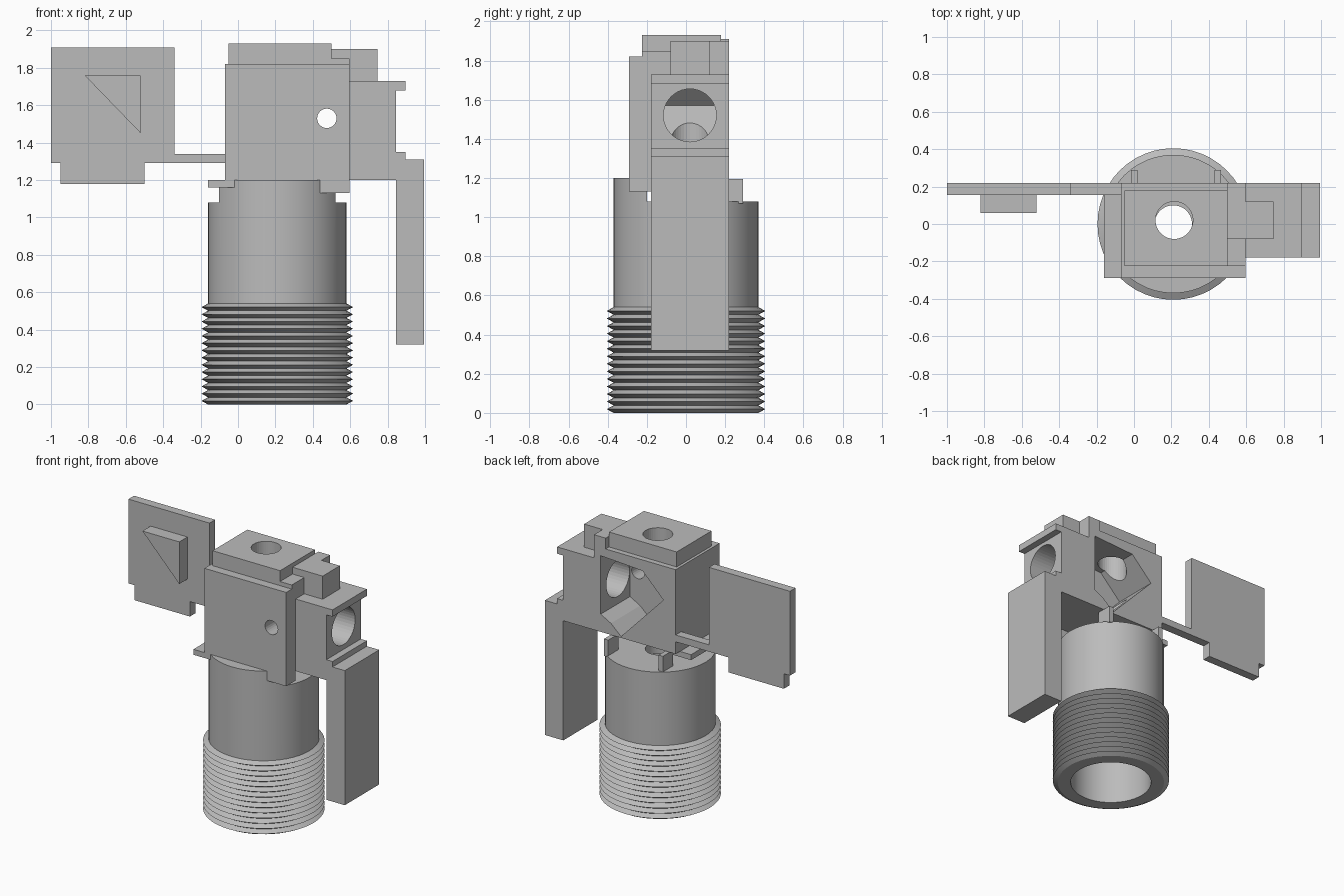
import bpy, bmesh, math
from mathutils import Matrix, Vector

if "Cube" in bpy.data.objects:
    bpy.data.objects.remove(bpy.data.objects["Cube"])

grey = bpy.data.materials.new("plain grey")
grey.diffuse_color = (0.5, 0.5, 0.5, 1)
grey.use_nodes = True
grey.node_tree.nodes["Principled BSDF"].inputs["Base Color"].default_value = grey.diffuse_color
AX, AY = 0.21, 0.0      # tube axis
HX, HY = 0.215, 0.02    # light path axis


def finish(name, bm):
    bmesh.ops.recalc_face_normals(bm, faces=bm.faces)
    me = bpy.data.meshes.new(name)
    bm.to_mesh(me)
    bm.free()
    me.materials.append(grey)
    ob = bpy.data.objects.new(name, me)
    bpy.context.collection.objects.link(ob)
    return ob


def prism(name, pts, y0, y1):
    """Extrude an x-z outline along y."""
    bm = bmesh.new()
    face = bm.faces.new([bm.verts.new((x, y0, z)) for x, z in pts])
    res = bmesh.ops.extrude_face_region(bm, geom=[face])
    verts = [v for v in res["geom"] if isinstance(v, bmesh.types.BMVert)]
    bmesh.ops.translate(bm, verts=verts, vec=(0, y1 - y0, 0))
    return finish(name, bm)


def box(name, x0, x1, y0, y1, z0, z1):
    return prism(name, [(x0, z0), (x1, z0), (x1, z1), (x0, z1)], y0, y1)


def rod(name, start, end, radius, sides=40):
    a, b = Vector(start), Vector(end)
    turn = (b - a).to_track_quat('Z', 'Y').to_matrix().to_4x4()
    bm = bmesh.new()
    bmesh.ops.create_cone(bm, cap_ends=True, segments=sides, radius1=radius,
                          radius2=radius, depth=(b - a).length,
                          matrix=Matrix.Translation((a + b) / 2) @ turn)
    return finish(name, bm)


def lathe(name, profile, sides=48):
    """Spin a closed r-z outline around the tube axis."""
    bm = bmesh.new()
    rings = []
    for i in range(sides):
        t = 2 * math.pi * i / sides
        rings.append([bm.verts.new((AX + r * math.cos(t), AY + r * math.sin(t), z))
                      for r, z in profile])
    n = len(profile)
    for i in range(sides):
        a, b = rings[i], rings[(i + 1) % sides]
        for j in range(n):
            k = (j + 1) % n
            bm.faces.new((a[j], b[j], b[k], a[k]))
    return finish(name, bm)


def cut(ob, *cutters):
    for c in cutters:
        m = ob.modifiers.new("cut", 'BOOLEAN')
        m.operation, m.solver, m.object = 'DIFFERENCE', 'EXACT', c
        c.hide_render = True
        c.hide_viewport = True


def smooth(ob):
    bpy.ops.object.select_all(action='DESELECT')
    ob.select_set(True)
    bpy.context.view_layer.objects.active = ob
    bpy.ops.object.shade_smooth_by_angle(angle=math.radians(25))


# threaded tube with a bore and a pierced top
TEETH, THREAD_TOP = 14, 0.54
pitch = THREAD_TOP / TEETH
outer = [(0.37, 0.0)]
for i in range(TEETH):
    outer += [(0.405, (i + 0.5) * pitch), (0.37, (i + 1) * pitch)]
tube = lathe("threaded_tube", outer + [(0.37, 1.2), (0.1, 1.2), (0.1, 1.0),
                                       (0.28, 1.0), (0.28, 0.0)])
smooth(tube)
cut(tube, box("tube_seat_cutter", -0.4, 0.8, -0.2, 0.6, 1.08, 1.4))

# guide posts on the tube seat
for i, x in enumerate((-0.015, 0.43)):
    box(f"guide_post_{i + 1}", x, x + 0.035, 0.17, 0.29, 1.07, 1.195)

# optics housing with light paths and slanted mirror slot
housing = box("housing", -0.07, 0.595, -0.29, 0.22, 1.2, 1.82)
light_path = rod("light_path_cutter", (HX, HY, 1.1), (HX, HY, 2.1), 0.1)
side_path = rod("side_path_cutter", (0.4, HY, 1.52), (1.1, HY, 1.52), 0.135)
chamber = prism("chamber_cutter", [(0.54, 1.76), (0.2, 1.74), (0.1, 1.64),
                                   (0.03, 1.57), (0.375, 1.2 + 0.01),
                                   (0.457, 1.285), (0.54, 1.33)], -0.12, 0.3)
peep = rod("peep_hole_cutter", (0.475, -0.4, 1.53), (0.475, 0.0, 1.53), 0.052, 24)
cut(housing, chamber, light_path, side_path, peep)

# cap on the housing
cap = box("cap", -0.05, 0.5, -0.225, 0.18, 1.82, 1.93)
cut(cap, light_path)
box("cap_step", 0.5, 0.595, -0.225, 0.18, 1.82, 1.85)
box("cap_back_step", 0.5, 0.595, 0.12, 0.22, 1.82, 1.90)
box("cap_latch", 0.5, 0.745, -0.08, 0.12, 1.73, 1.90)

# lower lips of the housing
box("left_lip", -0.16, 0.0, -0.29, 0.17, 1.16, 1.2)
box("right_lip", 0.43, 0.595, -0.29, -0.18, 1.13, 1.2)

# side bracket with lens opening and hanging block
bracket = prism("side_bracket", [(0.595, 1.2), (0.845, 1.2), (0.845, 0.32),
                                 (0.995, 0.32), (0.995, 1.31), (0.895, 1.31),
                                 (0.895, 1.35), (0.845, 1.35), (0.845, 1.68),
                                 (0.895, 1.68), (0.895, 1.73), (0.595, 1.73)],
                -0.18, 0.22)
cut(bracket, side_path)

# slider plate, its arm and the triangular marker
prism("slider_plate", [(-1, 1.29), (-0.95, 1.29), (-0.95, 1.18), (-0.5, 1.18),
                       (-0.5, 1.29), (-0.07, 1.29), (-0.07, 1.34), (-0.34, 1.34),
                       (-0.34, 1.91), (-1, 1.91)], 0.155, 0.22)
prism("triangle_marker", [(-0.82, 1.76), (-0.52, 1.76), (-0.52, 1.45)], 0.06, 0.155)
for ob in (tube, housing, cap, bracket):
    ob.data.update()
